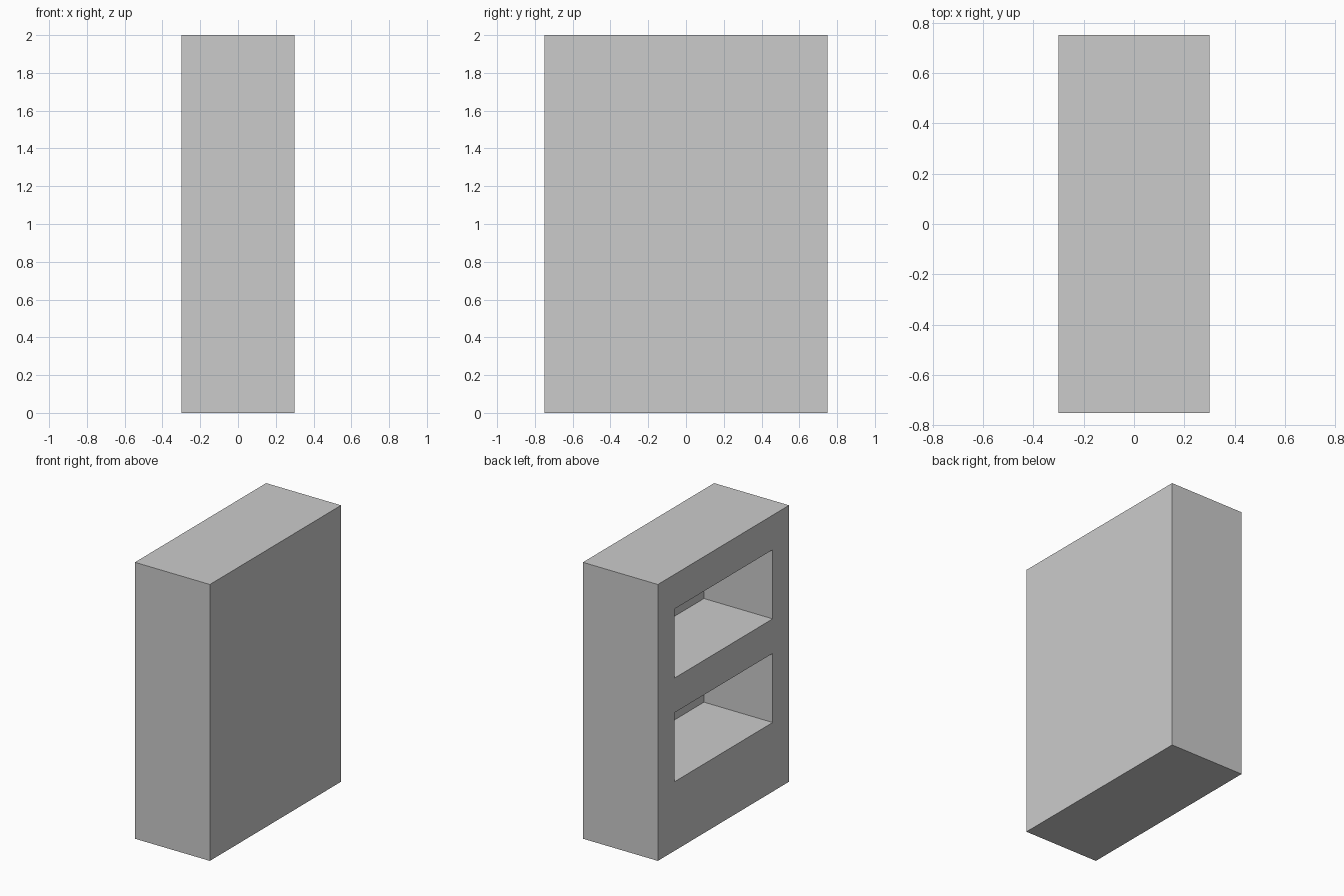
import bpy

if "Cube" in bpy.data.objects:
    bpy.data.objects.remove(bpy.data.objects["Cube"])

W, D, H = 0.6, 1.5, 2.0          # overall size
HALF_OPEN = 0.5625               # half width of the openings
DEPTH = 0.55                     # recess depth from the -x face
OPENINGS = [(0.5, 1.0), (1.25, 1.75)]


def box(name, lo, hi):
    bpy.ops.mesh.primitive_cube_add(size=1, location=[(a + b) / 2 for a, b in zip(lo, hi)])
    ob = bpy.context.object
    ob.name = name
    ob.scale = [b - a for a, b in zip(lo, hi)]
    bpy.ops.object.transform_apply(location=False, rotation=False, scale=True)
    return ob


# Solid cabinet body
body = box("cabinet_body", (-W / 2, -D / 2, 0), (W / 2, D / 2, H))

# Two shelf recesses cut into the -x side
for i, (z0, z1) in enumerate(OPENINGS):
    cutter = box(f"recess_cutter_{i + 1}",
                 (-W / 2 - 0.1, -HALF_OPEN, z0),
                 (-W / 2 + DEPTH, HALF_OPEN, z1))
    cutter.hide_render = True
    cutter.hide_set(True)
    cut = body.modifiers.new(f"recess_{i + 1}", 'BOOLEAN')
    cut.operation = 'DIFFERENCE'
    cut.solver = 'EXACT'
    cut.object = cutter
